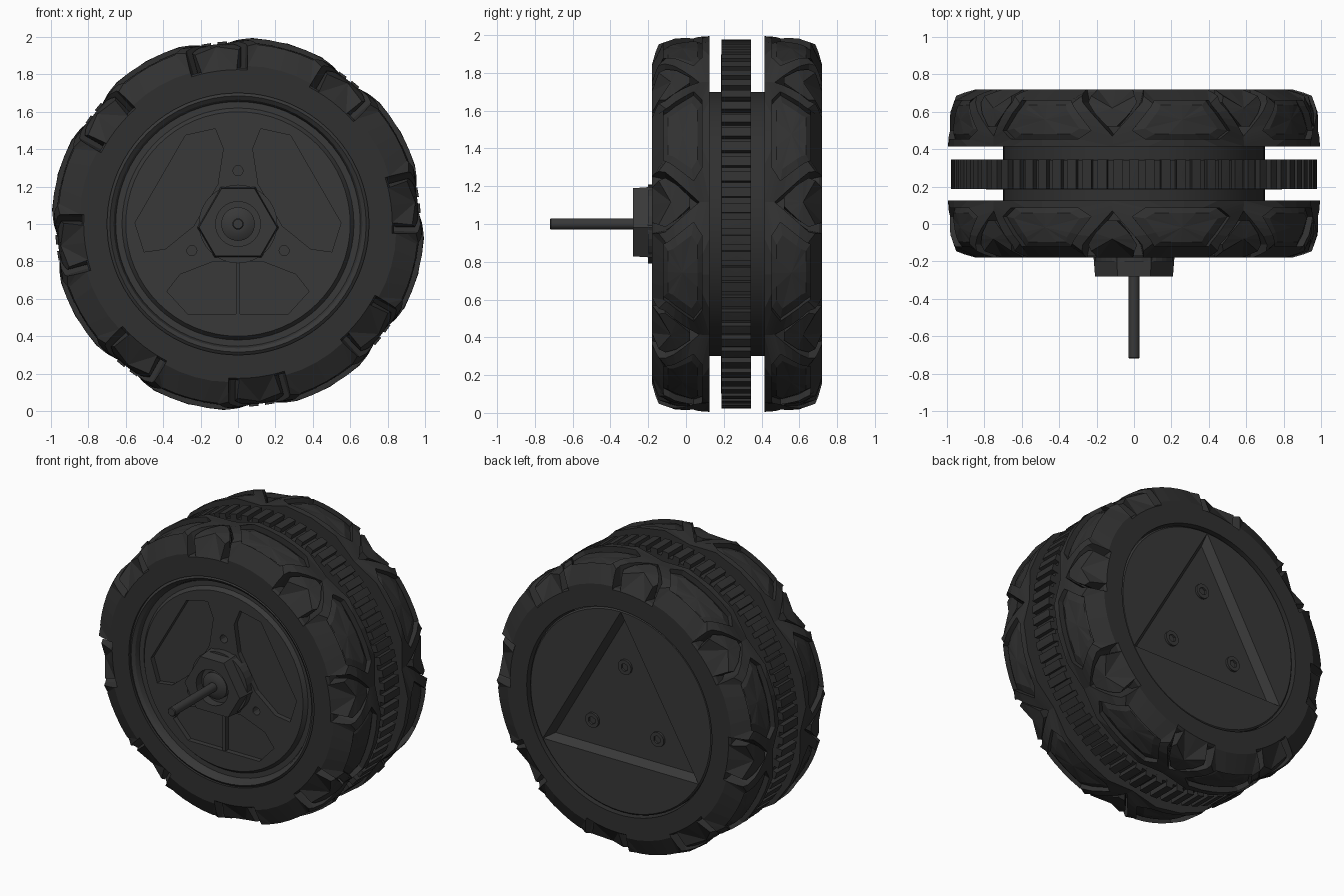
import bpy, bmesh
from math import sin, cos, pi, radians

if "Cube" in bpy.data.objects:
    bpy.data.objects.remove(bpy.data.objects["Cube"])

CZ, MID = 1.0, 0.54          # wheel centre height; y mirror: y -> MID - y


def material(name, v):
    m = bpy.data.materials.new(name)
    m.diffuse_color = (v, v, v, 1)
    m.use_nodes = True
    m.node_tree.nodes["Principled BSDF"].inputs["Base Color"].default_value = m.diffuse_color
    return m


RUBBER, PLASTIC = material("rubber", 0.03), material("plastic", 0.04)


def finish(name, bm, mat, smooth=True):
    bmesh.ops.remove_doubles(bm, verts=bm.verts, dist=1e-5)
    bmesh.ops.recalc_face_normals(bm, faces=bm.faces)
    me = bpy.data.meshes.new(name)
    bm.to_mesh(me)
    bm.free()
    me.materials.append(mat)
    ob = bpy.data.objects.new(name, me)
    bpy.context.collection.objects.link(ob)
    bpy.ops.object.select_all(action='DESELECT')
    ob.select_set(True)
    bpy.context.view_layer.objects.active = ob
    if smooth:
        bpy.ops.object.shade_smooth_by_angle(angle=radians(30))
    return ob


def bridge(bm, a, b):
    n = len(a)
    for i in range(n):
        bm.faces.new((a[i], a[(i + 1) % n], b[(i + 1) % n], b[i]))


def revolve(name, prof, mat, seg=64, closed=False):
    """Turn a profile of (radius, y) around the axle."""
    bm = bmesh.new()
    rings = [[bm.verts.new((r * cos(2 * pi * i / seg), y, CZ + r * sin(2 * pi * i / seg)))
              for i in range(seg)] for r, y in prof]
    for a, b in zip(rings, rings[1:]):
        bridge(bm, a, b)
    if closed:
        bridge(bm, rings[-1], rings[0])
    else:
        bm.faces.new(rings[0])
        bm.faces.new(rings[-1])
    return finish(name, bm, mat)


def prism(name, pts, y0, y1, mat, taper=1.0, centre=(0, 0)):
    """Extrude an (x, z) outline along y; the y0 end is scaled by taper."""
    bm = bmesh.new()
    a = [bm.verts.new((centre[0] + x * taper, y0, CZ + centre[1] + z * taper)) for x, z in pts]
    b = [bm.verts.new((centre[0] + x, y1, CZ + centre[1] + z)) for x, z in pts]
    bridge(bm, a, b)
    bm.faces.new(a)
    bm.faces.new(b)
    return finish(name, bm, mat, False)


def ngon(r, n, start=90):
    return [(r * cos(radians(start + 360 * i / n)), r * sin(radians(start + 360 * i / n))) for i in range(n)]


def cut(ob, cutter):
    mod = ob.modifiers.new("cut", 'BOOLEAN')
    mod.operation, mod.object, mod.solver = 'DIFFERENCE', cutter, 'EXACT'
    bpy.context.view_layer.objects.active = ob
    bpy.ops.object.modifier_apply(modifier="cut")
    bpy.data.objects.remove(cutter)


# tread surface
SHOULDER = [(-0.18, 0.85), (-0.15, 0.955), (-0.06, 0.987), (0.12, 1.0)]


def tread_radius(y):
    for (y0, r0), (y1, r1) in zip(SHOULDER, SHOULDER[1:]):
        if y <= y1:
            return r0 + (r1 - r0) * (y - y0) / (y1 - y0)
    return 1.0


def subdivide(pts, n=4):
    out = []
    for i, (a, y) in enumerate(pts):
        b, z = pts[(i + 1) % len(pts)]
        out += [(a + (b - a) * k / n, y + (z - y) * k / n) for k in range(n)]
    return out


def mirrored(half):
    return half + [(-a, y) for a, y in reversed(half)]


def tread(name, layers, start, count, flip=False, cap=False, flat=None):
    """Repeat wrapped (degree, y) outlines round the wheel; layers are (outline, depth, floor)."""
    bm = bmesh.new()
    for k in range(count):
        base, loops = start + 360 * k / count, []
        for pts, depth, floor in layers:
            loop = []
            for a, y in pts:
                dip = 0 if flat or cap else 0.045 * (abs(a) / 22.5) ** 4
                r = floor or (flat or tread_radius(y)) - depth - dip
                t = radians(base + a)
                loop.append(bm.verts.new((r * cos(t), MID - y if flip else y, CZ + r * sin(t))))
            loops.append(loop)
        for a, b in zip(loops, loops[1:]):
            bridge(bm, a, b)
        if cap:
            pts, depth, _ = layers[-1]
            y = sum(p[1] for p in pts) / len(pts)
            r, t = (flat or tread_radius(y)) - depth, radians(base)
            c = bm.verts.new((r * cos(t), MID - y if flip else y, CZ + r * sin(t)))
            top = loops[-1]
            for i in range(len(top)):
                bm.faces.new((top[i], top[(i + 1) % len(top)], c))
    return finish(name, bm, RUBBER, False)


# tyre carcass with two deep grooves beside the centre band
half = [(0.70, -0.18), (0.825, -0.18), (0.835, -0.165), (0.83, 0.12), (0.69, 0.125), (0.69, 0.185), (0.945, 0.187)]
revolve("tyre_carcass", half + [(r, MID - 0.01 - y if y > 0.18 else MID - y) for r, y in reversed(half)],
        RUBBER, 96, True)

# shoulder tread: hexagonal frames, pads inside them, tongues between them
outer = subdivide(mirrored([(22.5, 0.125), (22.5, 0.07), (13, -0.11), (12, -0.18)]))
pocket = subdivide(mirrored([(12, 0.085), (16, 0.04), (10, -0.09), (9, -0.12)]))
pad = subdivide(mirrored([(9, 0.06), (12, 0.03), (7.5, -0.07), (7, -0.095)]))
tongue = subdivide(mirrored([(1.5, 0.02), (5.5, -0.05), (8, -0.11), (6.5, -0.18)]), 2)
for side, flip in (("front", False), ("back", True)):
    tread(side + "_hexagon_frames", [(pocket, 0.04, None), (pocket, 0, None), (outer, 0, None), (outer, 0, 0.81)],
          29.5, 8, flip)
    tread(side + "_hexagon_pads", [(pocket, 0.04, None), (pad, 0.025, None)], 29.5, 8, flip, True)
    tread(side + "_tongues", [(tongue, 0, 0.81), (tongue, 0.025, None)], 7, 8, flip, True)

# centre band cleats
cleat = mirrored([(1.5, 0.345), (1.5, 0.187)])
tread("centre_cleats", [(cleat, 0, 0.93), (cleat, 0, None)], 0, 72, cap=True, flat=0.978)

# front rim
revolve("front_rim_lip", [(0.705, -0.16), (0.685, -0.175), (0.665, -0.16), (0.65, -0.12), (0.65, 0.0), (0.705, 0.0)],
        PLASTIC, 64, True)
disc = revolve("front_disc", [(0.655, 0.0), (0.655, -0.13), (0.62, -0.13), (0.60, -0.155), (0.56, -0.155)], PLASTIC)
shape = [(-0.13, 0.2), (0.13, 0.2), (0.31, 0.27), (0.38, 0.36), (0.27, 0.48),
         (-0.27, 0.48), (-0.38, 0.36), (-0.31, 0.27)]
for deg in (-90, 30, 150):
    c, s = cos(radians(deg)), sin(radians(deg))
    cut(disc, prism("pocket_cutter", [(r * c - u * s, r * s + u * c) for u, r in shape], -0.3, -0.12, PLASTIC))
for deg in (90, 210, 330):
    c = (0.285 * cos(radians(deg)), 0.285 * sin(radians(deg)))
    cut(disc, prism("hole_cutter", ngon(0.027, 12), -0.3, -0.05, PLASTIC, 1, c))
prism("bottom_spoke", [(-0.012, -0.52), (0.012, -0.52), (0.012, -0.2), (-0.012, -0.2)], -0.15, -0.1, PLASTIC)

# hub and axle
lobes = [(0.22 * cos(radians(a + d)), 0.22 * sin(radians(a + d))) for a in (90, 210, 330) for d in (-25, 25)]
prism("hub_base", ngon(0.21, 32), -0.2, -0.13, PLASTIC)
hub = prism("hub_block", lobes, -0.28, -0.14, PLASTIC, 0.95)
cut(hub, prism("hub_cutter", ngon(0.12, 32), -0.4, -0.22, PLASTIC))
revolve("hub_collar", [(0.09, -0.2), (0.09, -0.25), (0.055, -0.27), (0.03, -0.27)], PLASTIC, 32)
revolve("axle", [(0.03, -0.1), (0.03, -0.715), (0.025, -0.72)], PLASTIC, 24)

# back cap with sloped triangular recess and bolts
cap_disc = revolve("back_cap", [(0.69, 0.5), (0.69, 0.695), (0.68, 0.705)], PLASTIC)
cut(cap_disc, prism("triangle_cutter", ngon(0.68, 3), 0.65, 0.706, PLASTIC, 0.9))
for i, deg in enumerate((90, 210, 330)):
    c = (0.285 * cos(radians(deg)), 0.285 * sin(radians(deg)))
    boss = prism(f"bolt_{i + 1}", ngon(0.05, 20), 0.64, 0.665, PLASTIC, 1, c)
    cut(boss, prism("socket_cutter", ngon(0.027, 6), 0.652, 0.70, PLASTIC, 1, c))
